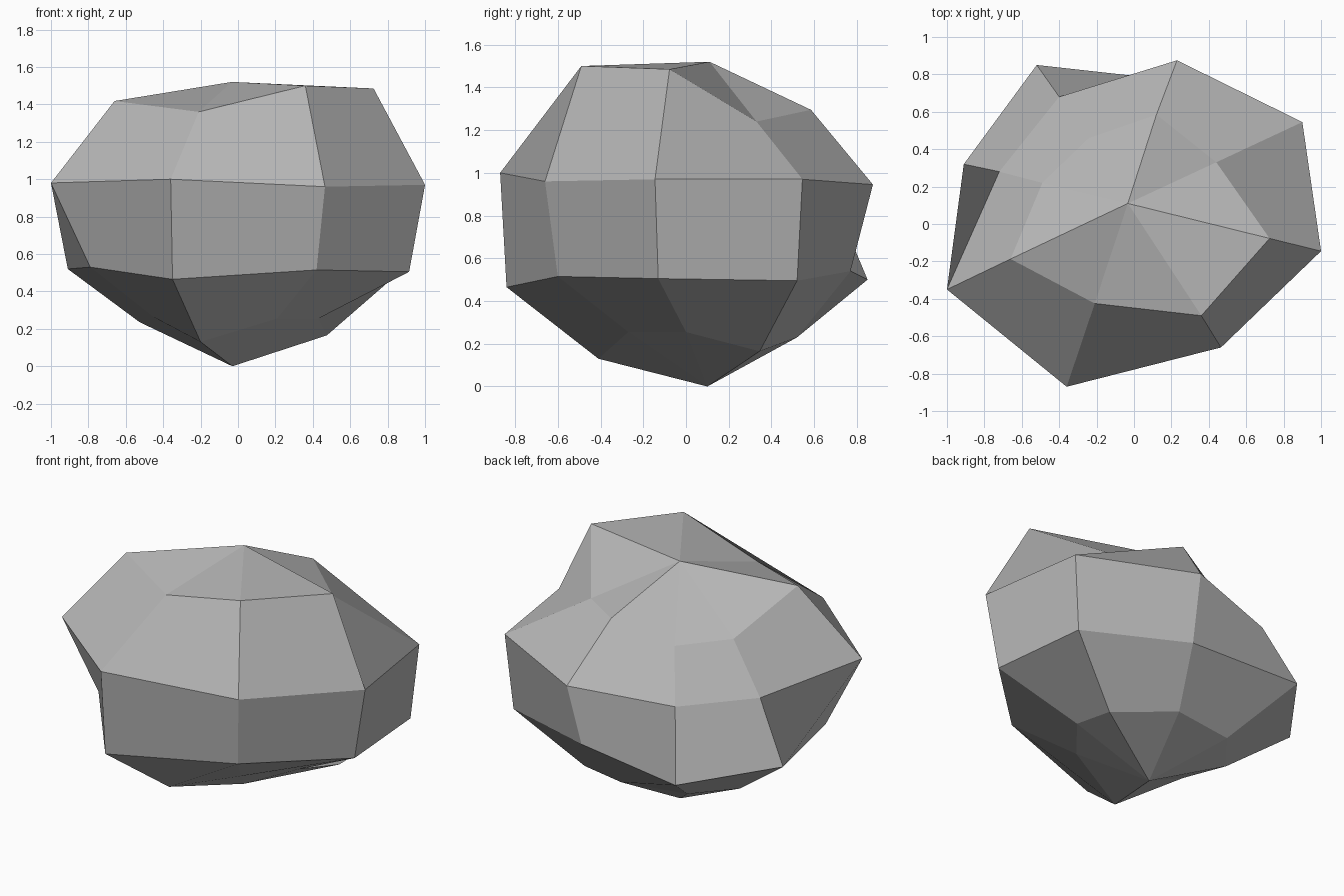
import bpy, bmesh

# One flat stone grey
grey = bpy.data.materials.new("stone_grey")
grey.diffuse_color = (0.47, 0.47, 0.47, 1)

# Four irregular eight-sided rings, bottom to top, counter-clockwise from the right
RINGS = [
    [(.43, 0, .255), (.475, .345, .165), (.095, .52, .23), (-.325, .45, .24),
     (-.525, .205, .235), (-.455, -.1, .265), (-.2, -.41, .13), (.21, -.27, .255)],
    [(.915, -.13, .505), (.855, .52, .495), (.2, .77, .54), (-.52, .85, .5),
     (-.91, .32, .52), (-.79, -.28, .53), (-.35, -.84, .465), (.42, -.6, .515)],
    [(1, -.145, .97), (.9, .545, .97), (.23, .875, .945), (-.4, .68, .905),
     (-.72, .28, .895), (-1, -.35, .98), (-.36, -.87, 1), (.465, -.66, .96)],
    [(.725, -.077, 1.485), (.44, .33, 1.24), (.12, .585, 1.295), (-.24, .46, 1.167),
     (-.49, .22, 1.187), (-.66, -.187, 1.418), (-.21, -.425, 1.36), (.36, -.49, 1.5)],
]

bm = bmesh.new()
bottom = bm.verts.new((-.03, .1, 0))
top = bm.verts.new((-.033, .11, 1.52))
rings = [[bm.verts.new(p) for p in ring] for ring in RINGS]

# Skin the rings and close both ends with fans
for i in range(8):
    j = (i + 1) % 8
    bm.faces.new((bottom, rings[0][j], rings[0][i]))
    bm.faces.new((top, rings[3][i], rings[3][j]))
    for lo, hi in zip(rings, rings[1:]):
        bm.faces.new((lo[i], lo[j], hi[j], hi[i]))
bmesh.ops.recalc_face_normals(bm, faces=bm.faces)

mesh = bpy.data.meshes.new("rock")
bm.to_mesh(mesh)
bm.free()
mesh.materials.append(grey)
rock = bpy.data.objects.new("rock", mesh)
bpy.context.collection.objects.link(rock)
